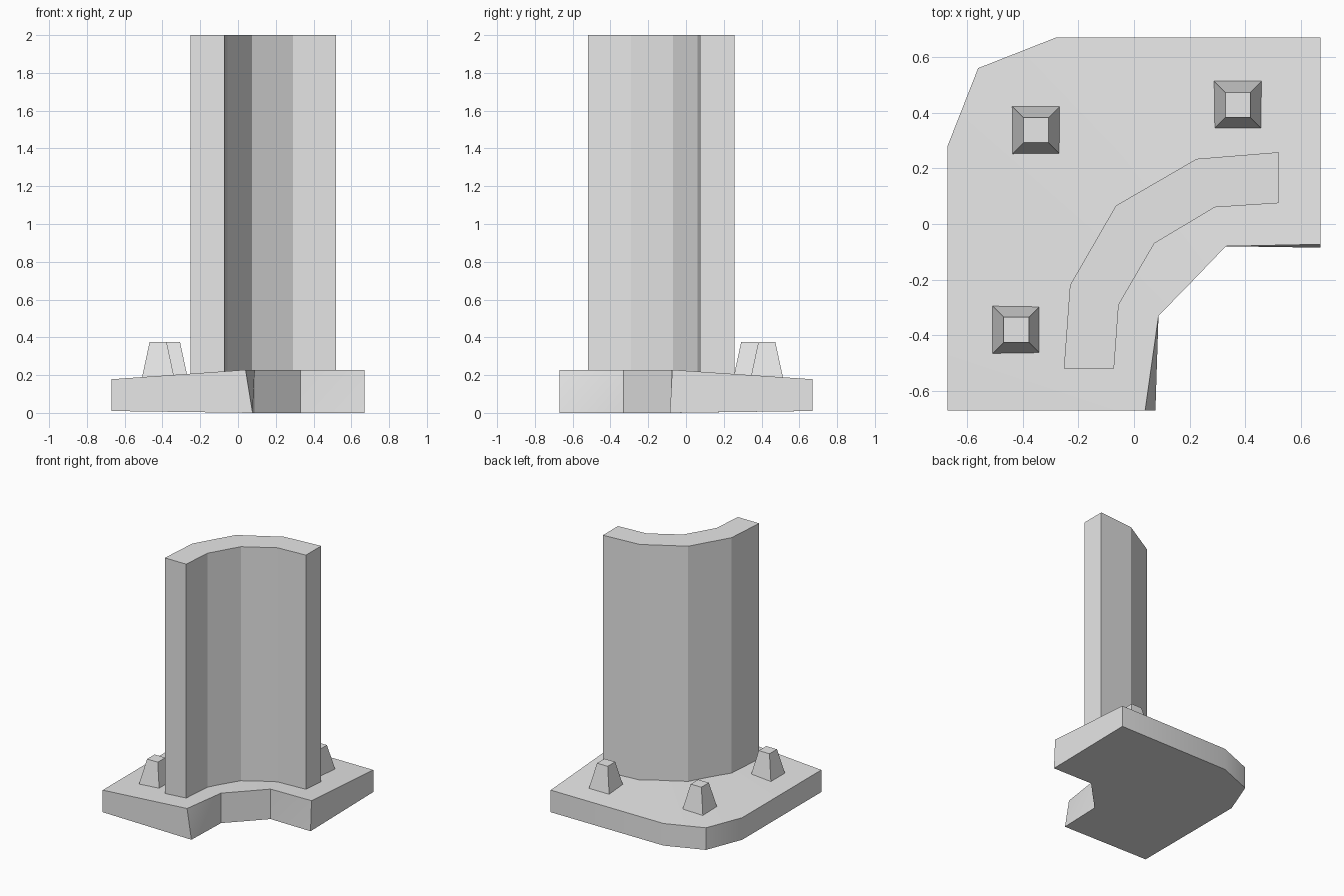
import bpy, bmesh, math

if "Cube" in bpy.data.objects:
    bpy.data.objects.remove(bpy.data.objects["Cube"])

grey = bpy.data.materials.new("light_grey")
grey.diffuse_color = (0.8, 0.8, 0.8, 1)
grey.use_nodes = True
grey.node_tree.nodes["Principled BSDF"].inputs["Base Color"].default_value = grey.diffuse_color


def finish(bm, name):
    bmesh.ops.recalc_face_normals(bm, faces=bm.faces)
    mesh = bpy.data.meshes.new(name)
    bm.to_mesh(mesh)
    bm.free()
    mesh.materials.append(grey)
    obj = bpy.data.objects.new(name, mesh)
    bpy.context.collection.objects.link(obj)
    return obj


# Base plate: slab lofted from the stepped inner edge (high) to the outer edge (low)
inner = [(0.04, -0.67), (0.088, -0.33), (0.21, -0.205), (0.33, -0.08), (0.67, -0.073)]
outer = [(-0.67, -0.67), (-0.67, 0.28), (-0.56, 0.56), (-0.28, 0.67), (0.67, 0.67)]
bm = bmesh.new()
top_in = [bm.verts.new((x, y, 0.228)) for x, y in inner]
top_out = [bm.verts.new((x, y, 0.178)) for x, y in outer]
inner[0] = (0.077, -0.67)          # the cut end flares out towards the ground
inner[4] = (0.67, -0.085)
bot_in = [bm.verts.new((x, y, 0.0)) for x, y in inner]
bot_out = [bm.verts.new((x, y, 0.01)) for x, y in outer]
for a, b in ((top_in, top_out), (bot_in, bot_out)):
    for i in range(4):
        bm.faces.new((a[i], a[i + 1], b[i + 1]))
        bm.faces.new((a[i], b[i + 1], b[i]))
top = top_in + top_out[::-1]
bot = bot_in + bot_out[::-1]
for i in range(len(top)):
    j = (i + 1) % len(top)
    bm.faces.new((bot[i], bot[j], top[j]))
    bm.faces.new((bot[i], top[j], top[i]))
plate = finish(bm, "base_plate")
bpy.context.view_layer.objects.active = plate
plate.select_set(True)
bpy.ops.object.shade_smooth_by_angle(angle=math.radians(30))
plate.select_set(False)

# Curved wall: faceted arc profile pulled straight up
profile = [(-0.252, -0.52), (-0.23, -0.22), (-0.065, 0.066), (0.225, 0.234), (0.52, 0.258),
           (0.52, 0.075), (0.29, 0.06), (0.073, -0.07), (-0.055, -0.29), (-0.072, -0.52)]
bm = bmesh.new()
face = bm.faces.new([bm.verts.new((x, y, 0.17)) for x, y in profile])
up = bmesh.ops.extrude_face_region(bm, geom=[face])["geom"]
for v in up:
    if isinstance(v, bmesh.types.BMVert):
        v.co.z = 2.0
finish(bm, "curved_wall")

# Tapered square pegs, sunk slightly into the plate
for n, (x, y) in enumerate([(-0.352, 0.337), (0.373, 0.428), (-0.423, -0.38)], 1):
    bm = bmesh.new()
    bmesh.ops.create_cube(bm, size=2)
    for v in bm.verts:
        half = 0.045 if v.co.z > 0 else 0.089
        v.co = (x + v.co.x * half, y + v.co.y * half, 0.375 if v.co.z > 0 else 0.17)
    finish(bm, f"peg_{n}")
